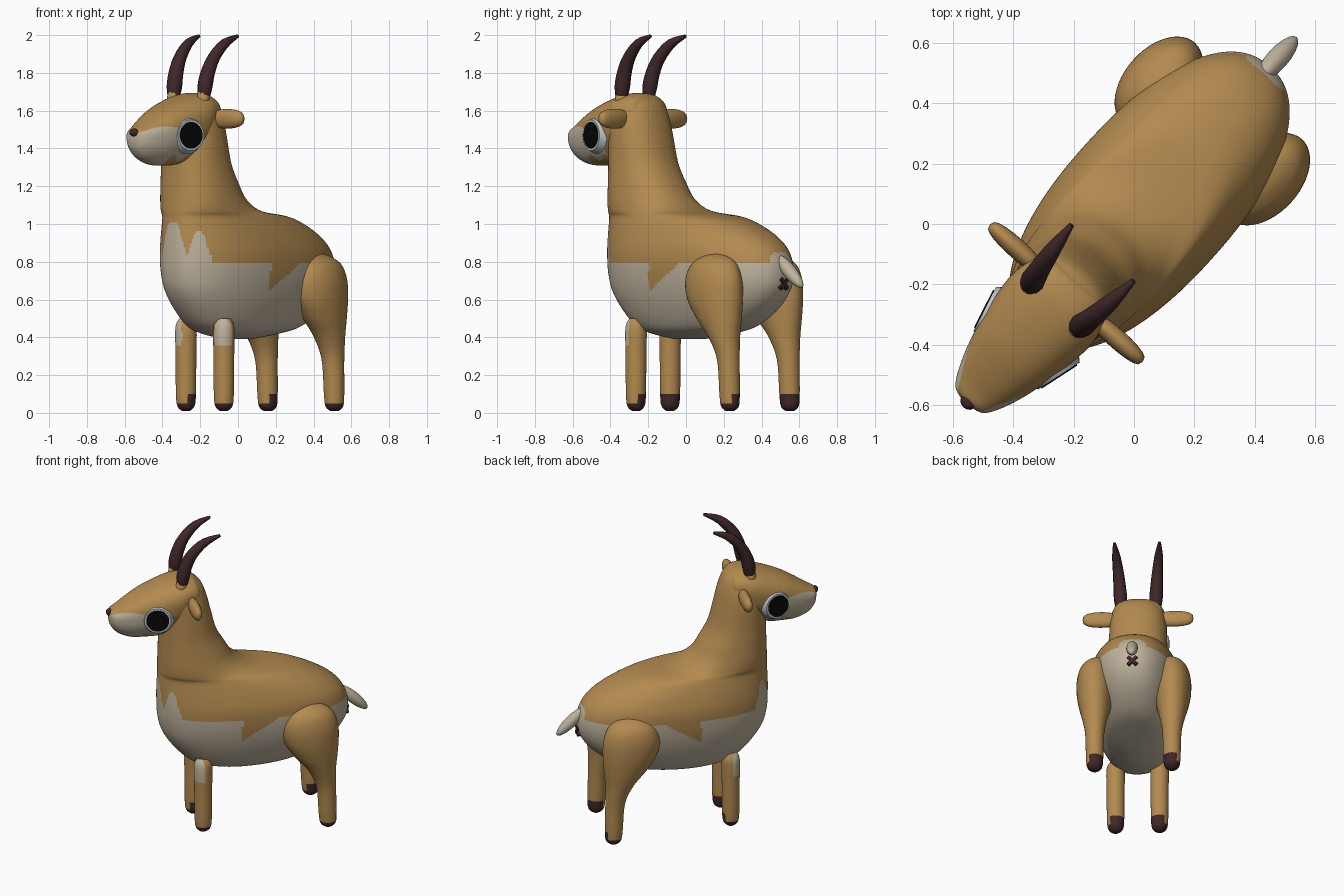
import bpy, bmesh, math
from mathutils import Matrix, Vector

cube = bpy.data.objects.get("Cube")
if cube:
    bpy.data.objects.remove(cube, do_unlink=True)

# Local frame: s runs nose to tail, t to the animal's left; the whole animal is turned
TURN = Matrix.Translation((-0.01, 0.009, 0)) @ Matrix.Rotation(math.radians(-132), 4, 'Z')


def material(name, rgb):
    m = bpy.data.materials.new(name)
    m.use_nodes = True
    m.diffuse_color = (*rgb, 1)
    bsdf = m.node_tree.nodes["Principled BSDF"]
    bsdf.inputs["Base Color"].default_value = (*rgb, 1)
    bsdf.inputs["Roughness"].default_value = 0.8
    return m


TAN = material("tan_fur", (0.45, 0.255, 0.08))
CREAM = material("cream_fur", (0.52, 0.45, 0.34))
DARK = material("dark_brown_horn", (0.05, 0.02, 0.022))
BLACK = material("black_pupil", (0.002, 0.002, 0.002))
WHITE = material("pale_grey_eye", (0.50, 0.56, 0.61))


def place(s, t, z):
    return Vector((-s, t, z))


def finish(name, bm, mats, rule=None, smooth=True):
    """Turn a local bmesh into a placed object; rule(s, t, z) picks the material slot."""
    bmesh.ops.recalc_face_normals(bm, faces=bm.faces)
    for f in bm.faces:
        f.smooth = smooth
        c = f.calc_center_median()
        if rule:
            f.material_index = int(rule(-c.x, c.y, c.z))
    mesh = bpy.data.meshes.new(name)
    bm.to_mesh(mesh)
    bm.free()
    for m in mats:
        mesh.materials.append(m)
    ob = bpy.data.objects.new(name, mesh)
    bpy.context.collection.objects.link(ob)
    ob.matrix_world = TURN
    return ob


def refine(rows, n):
    """Catmull-Rom interpolation of profile rows."""
    out = []
    for i in range(len(rows) - 1):
        a, b, c, d = (rows[max(0, min(len(rows) - 1, i + k))] for k in (-1, 0, 1, 2))
        for j in range(n):
            x = j / n
            out.append([q + x * ((r - p) + x * (2 * p - 5 * q + 4 * r - u + x * (3 * (q - r) + u - p))) / 2
                        for p, q, r, u in zip(a, b, c, d)])
    return out + [list(rows[-1])]


def loft(name, rows, mats, rule, segs=32, steps=4, upright=True, power=2.0, keel=0.0):
    """Rows are (position, centre, t centre, half length, half width); keel narrows one end."""
    bm = bmesh.new()
    rings = []
    for pos, mid, t, a, b in refine(rows, steps):
        ring = []
        for k in range(segs):
            ang = math.tau * k / segs
            ca, sa = math.cos(ang), math.sin(ang)
            e = 2 / power
            p = mid + max(a, 0.002) * math.copysign(abs(ca) ** e, ca)
            q = t + max(b, 0.002) * math.copysign(abs(sa) ** e, sa) * (1 + keel * ca)
            ring.append(bm.verts.new(place(p, q, pos) if upright else place(pos, q, p)))
        rings.append(ring)
    for r0, r1 in zip(rings, rings[1:]):
        for k in range(segs):
            n = (k + 1) % segs
            bm.faces.new((r0[k], r0[n], r1[n], r1[k]))
    bm.faces.new(rings[0])
    bm.faces.new(rings[-1])
    return finish(name, bm, mats, rule)


def ellipsoid(name, at, size, mat, pitch=0.0, blunt=0.0):
    """Ellipsoid; blunt above zero squares off the two ends along t."""
    bm = bmesh.new()
    bmesh.ops.create_uvsphere(bm, u_segments=20, v_segments=12, radius=1)
    for v in bm.verts:
        r = math.hypot(v.co.x, v.co.z)
        if r > 0.001:
            v.co.x *= r ** -blunt
            v.co.z *= r ** -blunt
    bm.transform(Matrix.Translation(place(*at)) @ Matrix.Rotation(pitch, 4, 'Y')
                 @ Matrix.Diagonal((*size, 1)))
    return finish(name, bm, [mat])


def disc(name, at, radius, depth, mat, side, tilt, bevel=0.0):
    bm = bmesh.new()
    facing = Vector((math.sin(tilt), side * math.cos(tilt), 0))
    m = Matrix.Translation(place(*at)) @ facing.to_track_quat('Z', 'Y').to_matrix().to_4x4()
    bmesh.ops.create_cone(bm, cap_ends=True, segments=32, radius1=radius, radius2=radius - bevel,
                          depth=depth, matrix=m)
    return finish(name, bm, [mat], smooth=False)


# Torso and neck: horizontal slices (z, front, back, half width)
slices = [(.39, -.08, .1, .05), (.42, -.22, .29, .14), (.46, -.32, .45, .19), (.55, -.41, .59, .235),
          (.65, -.475, .67, .265), (.75, -.5, .688, .28), (.85, -.505, .658, .28), (.93, -.505, .58, .262),
          (1.0, -.502, .45, .238), (1.04, -.5, .32, .222), (1.07, -.5, .1, .212), (1.13, -.498, -.02, .203),
          (1.22, -.495, -.085, .192), (1.32, -.492, -.14, .182), (1.45, -.49, -.175, .177),
          (1.55, -.49, -.2, .17), (1.63, -.46, -.23, .145), (1.67, -.41, -.27, .1), (1.69, -.36, -.31, .04)]


def belly_patch(s, t, z):
    w = abs(t)
    limit = 0.795
    if -0.03 < s < 0.2:                       # tan tooth on the flank
        limit = 0.65 + 0.62 * (s + 0.03)
    if s > 0.5 and w < 0.085:                 # patch around the tail
        limit = 0.85 - max(0, w - 0.05)
    if s < -0.25:                             # jagged bib
        if w < 0.09:
            limit = 1.01 - 3 * max(0, w - 0.03)
        elif w < 0.18:
            limit = 0.96 - 4 * max(0, abs(w - 0.135) - 0.012)
    return z < limit


loft("torso_and_neck", [(z, (f + b) / 2, 0, (b - f) / 2, w) for z, f, b, w in slices],
     [TAN, CREAM], belly_patch, segs=200, steps=7, power=2.25)

# Head: upright slices along s (s, bottom, top, half width)
head = [(-.81, 1.43, 1.485, .03), (-.797, 1.39, 1.505, .062), (-.755, 1.345, 1.528, .09),
        (-.68, 1.315, 1.575, .12), (-.6, 1.31, 1.62, .142), (-.5, 1.315, 1.66, .162), (-.4, 1.36, 1.688, .172),
        (-.33, 1.41, 1.693, .16), (-.27, 1.45, 1.67, .135), (-.23, 1.5, 1.58, .08)]


def muzzle_patch(s, t, z):
    top = 1.488 + 0.028 * math.sin((s + 0.8) * 13)
    low = 1.3 if s < -0.63 else 1.35 + 0.015 * math.sin(s * 60)
    return s < -0.48 and low < z < top


loft("head", [(s, (lo + hi) / 2, 0, (hi - lo) / 2, w) for s, lo, hi, w in head],
     [TAN, CREAM], muzzle_patch, segs=120, steps=9, upright=False, power=2.3, keel=0.18)
ellipsoid("nose", (-.808, 0, 1.485), (.02, .027, .021), DARK)

# Leg profiles: (z, s, t, half length, half width)
fore = [(.01, -.247, .135, .02, .02), (.035, -.247, .135, .045, .045), (.1, -.247, .135, .053, .053),
        (.3, -.247, .135, .055, .055), (.45, -.247, .135, .056, .056), (.5, -.247, .135, .035, .035)]
hind = [(.01, .514, .237, .022, .022), (.035, .514, .237, .048, .046), (.1, .512, .237, .055, .053),
        (.28, .503, .237, .061, .059), (.4, .475, .238, .088, .078), (.5, .438, .238, .135, .098),
        (.6, .41, .238, .17, .112), (.7, .4, .238, .176, .112), (.78, .4, .233, .146, .095),
        (.825, .4, .222, .09, .058), (.845, .4, .215, .02, .015)]


def leg_rule(s0, t0, side, patch):
    def rule(s, t, z):
        back, out = s - s0, t * side - t0
        if z < (0.11 if back > out + 0.01 else 0.05):
            return 1
        return 2 if patch and z > 0.37 and 0.75 * out - back > 0.04 else 0
    return rule


for side, word in ((1, "left"), (-1, "right")):
    for part, rows, patch in (("front_leg", fore, True), ("hind_leg", hind, False)):
        mirrored = [(z, s, t * side, a, b) for z, s, t, a, b in rows]
        rule = leg_rule(rows[0][1], rows[0][2], side, patch)
        loft(f"{part}_{word}", mirrored, [TAN, DARK, CREAM], rule, segs=48, steps=6)

    # Eye: pale rim with a thin pupil plate
    tilt = math.radians(15)
    disc(f"eye_{word}", (-.535, side * .148, 1.47), .1, .036, WHITE, side, tilt, bevel=.018)
    disc(f"pupil_{word}", (-.54, side * .1655, 1.47), .07, .008, BLACK, side, tilt)

    # Ear
    ellipsoid(f"ear_{word}", (-.32, side * .225, 1.557), (.033, .115, .052), TAN, blunt=0.4)

    # Horn stub and curved horn
    loft(f"horn_stub_{word}", [(1.6, -.385, side * .105, .034, .034), (1.71, -.374, side * .108, .032, .032)],
         [TAN], None, segs=16, steps=1)
    path = [(-.373, .108, 1.68, .034), (-.367, .109, 1.73, .041), (-.35, .113, 1.8, .039),
            (-.31, .12, 1.88, .034), (-.235, .13, 1.955, .026), (-.14, .138, 1.995, .009)]
    curve = bpy.data.curves.new(f"horn_{word}", 'CURVE')
    curve.dimensions = '3D'
    curve.bevel_depth = 1
    curve.bevel_resolution = 3
    curve.use_fill_caps = True
    spline = curve.splines.new('POLY')
    points = refine(path, 3)
    spline.points.add(len(points) - 1)
    for p, (s, t, z, r) in zip(spline.points, points):
        p.co = (*place(s, t * side, z), 1)
        p.radius = r
    spline.use_smooth = True
    curve.materials.append(DARK)
    horn = bpy.data.objects.new(f"horn_{word}", curve)
    bpy.context.collection.objects.link(horn)
    horn.matrix_world = TURN

# Tail and the small crossed mark below it
ellipsoid("tail", (.725, 0, .75), (.125, .036, .036), CREAM, pitch=math.radians(-43))
for name, angle in (("mark_a", 45), ("mark_b", -45)):
    bm = bmesh.new()
    m = (Matrix.Translation(place(.684, 0, .685)) @ Matrix.Rotation(math.radians(angle), 4, 'X')
         @ Matrix.Diagonal((.02, .075, .02, 1)))
    bmesh.ops.create_cube(bm, size=1, matrix=m)
    finish(name, bm, [DARK], smooth=False)
